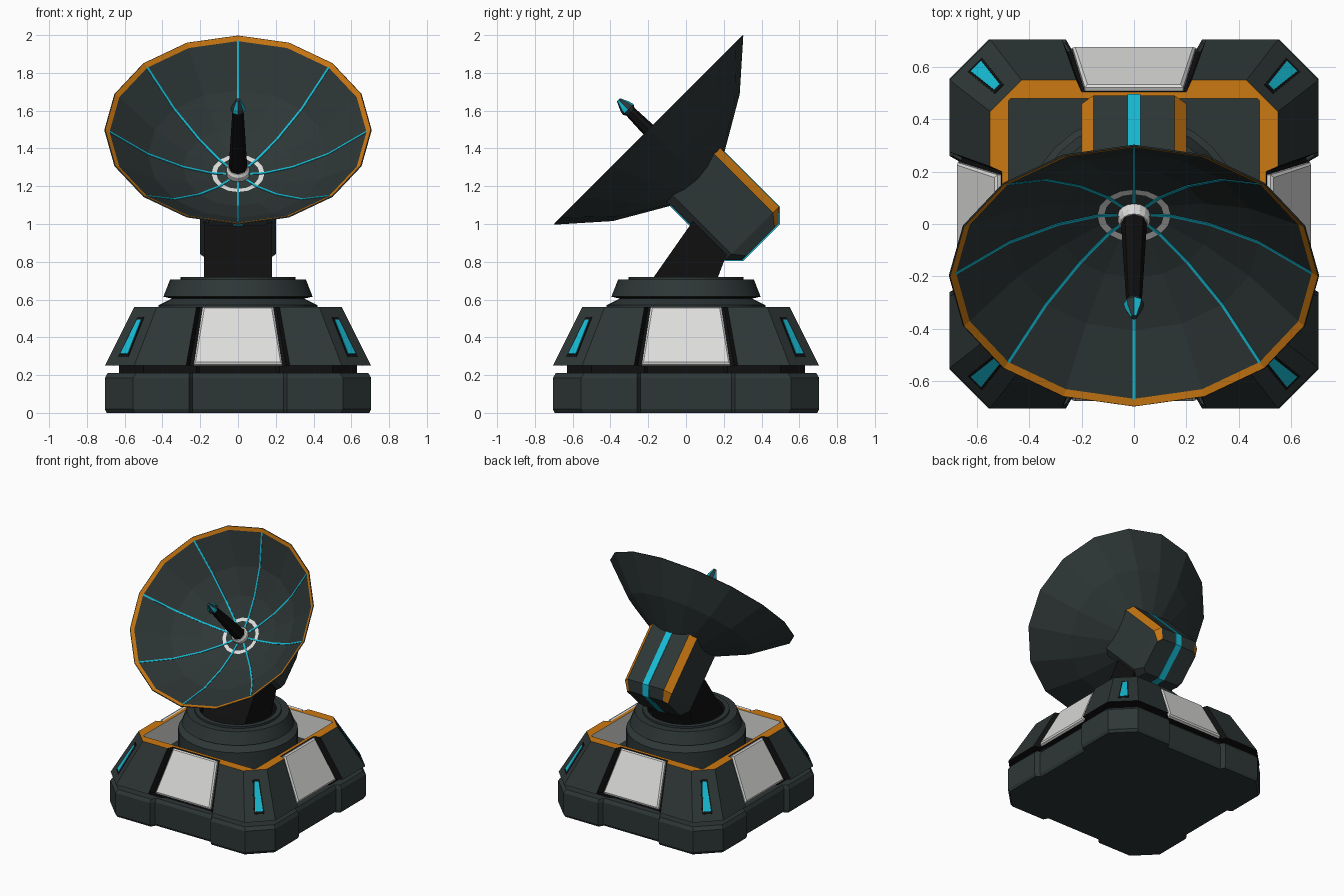
import bpy, bmesh
from math import sin, cos, pi, hypot
from mathutils import Matrix, Vector

if "Cube" in bpy.data.objects:
    bpy.data.objects.remove(bpy.data.objects["Cube"])


def material(name, rgb):
    m = bpy.data.materials.new(name)
    m.use_nodes = True
    m.diffuse_color = (*rgb, 1)
    m.node_tree.nodes["Principled BSDF"].inputs["Base Color"].default_value = (*rgb, 1)
    return m


SLATE = material("dark slate", (0.027, 0.037, 0.037))
BLACK = material("black", (0.005, 0.005, 0.005))
ORANGE = material("orange", (0.6, 0.19, 0.006))
CYAN = material("cyan", (0.008, 0.5, 0.66))
WHITE = material("light grey", (0.72, 0.72, 0.71))


def loft(name, loops, mats, paint=lambda band, seg: 0, matrix=None):
    """Skin a stack of equal loops into a capped solid; paint picks a slot per face."""
    bm = bmesh.new()
    rows = [[bm.verts.new(p) for p in loop] for loop in loops]
    n = len(rows[0])
    for b, (lo, hi) in enumerate(zip(rows, rows[1:])):
        for s in range(n):
            t = (s + 1) % n
            bm.faces.new((lo[s], lo[t], hi[t], hi[s])).material_index = paint(b, s)
    bm.faces.new(rows[0][::-1]).material_index = paint(0, -1)
    bm.faces.new(rows[-1]).material_index = paint(len(rows) - 1, -1)
    bmesh.ops.recalc_face_normals(bm, faces=bm.faces)
    mesh = bpy.data.meshes.new(name)
    bm.to_mesh(mesh)
    bm.free()
    for m in mats:
        mesh.materials.append(m)
    obj = bpy.data.objects.new(name, mesh)
    bpy.context.collection.objects.link(obj)
    if matrix:
        obj.matrix_world = matrix
    return obj


def lathe(name, profile, sides, mats, paint=lambda band, seg: 0, matrix=None):
    loops = [[(r * cos(2 * pi * i / sides), r * sin(2 * pi * i / sides), z)
              for i in range(sides)] for r, z in profile]
    return loft(name, loops, mats, paint, matrix)


def prism(name, outline_yz, half_width, mat, matrix=None):
    loops = [[(x, y, z) for y, z in outline_yz] for x in (-half_width, half_width)]
    return loft(name, loops, [mat], matrix=matrix)


def base_loop(h, cut, w, depth, z):
    """Square plan with cut corners and a notch in the middle of each side."""
    side = [(cut - h, -h), (-w, -h), (0.02 - w, depth - h),
            (w - 0.02, depth - h), (w, -h), (h - cut, -h)]
    return [Matrix.Rotation(k * pi / 2, 3, 'Z') @ Vector((x, y, z))
            for k in range(4) for x, y in side]


def box_loop(hx, hy, c, z):
    return [(x, y, z) for x, y in (
        (c - hx, -hy), (hx - c, -hy), (hx, c - hy), (hx, hy - c),
        (hx - c, hy), (c - hx, hy), (-hx, hy - c), (-hx, c - hy))]


def sloped_plate(name, dist, slope, ends, thick, bevel, mat, angle):
    """Tapered plate lying on a face that leans inward going up."""
    norm = hypot(1, slope)
    (z0, w0), (z1, w1) = ends

    def quad(inset, lift):
        pts = ((-w0 + inset, z0 + inset), (w0 - inset, z0 + inset),
               (w1 - inset, z1 - inset), (-w1 + inset, z1 - inset))
        return [(x, -(dist - (z - 0.25) * slope + lift / norm), z + lift * slope / norm)
                for x, z in pts]
    loft(name, [quad(0, -0.003), quad(0, thick * 0.6), quad(bevel, thick)], [mat],
         matrix=Matrix.Rotation(angle, 4, 'Z'))


# Base: foot slab, shadow gap, sloped skirt with orange lip and hollow top
loft("foot_slab", [base_loop(h, 0.15, 0.26, 0.035, z) for h, z in
                   ((0.695, 0), (0.705, 0.02), (0.705, 0.185), (0.69, 0.21))], [SLATE])
loft("shadow_gap", [base_loop(0.63, 0.13, 0.22, 0.02, z) for z in (0.2, 0.26)], [BLACK])


def skirt_paint(band, seg):
    if band == 0:
        return 1 if seg % 6 in (1, 2, 3) or seg < 0 else 0
    return (0, 2, 3, 0)[band]


loft("skirt", [base_loop(0.705, 0.155, 0.275, 0.045, 0.25),
               base_loop(0.55, 0.12, 0.22, 0.045, 0.56),
               base_loop(0.48, 0.01, 0.2, 0, 0.56),
               base_loop(0.48, 0.01, 0.2, 0, 0.36)],
     [SLATE, BLACK, ORANGE, WHITE],
     lambda b, s: 0 if (b == 3) else skirt_paint(b, s))

for k in range(4):
    turn = k * pi / 2
    sloped_plate("side_panel", 0.662, 0.5, ((0.25, 0.235), (0.555, 0.188)),
                 0.022, 0.01, WHITE, turn)
    sloped_plate("corner_light_frame", 0.887, 0.626, ((0.295, 0.038), (0.505, 0.024)),
                 0.003, 0, BLACK, turn + pi / 4)
    sloped_plate("corner_light", 0.887, 0.626, ((0.31, 0.028), (0.49, 0.015)),
                 0.006, 0, CYAN, turn + pi / 4)

# Turntable ring and leaning neck
ring = lathe("turntable_ring",
             [(0.42, 0.35), (0.42, 0.57), (0.35, 0.605), (0.395, 0.615), (0.36, 0.705),
              (0.305, 0.705), (0.305, 0.72), (0.27, 0.72), (0.26, 0.66)],
             32, [SLATE, BLACK], lambda b, s: 1 if b in (2, 7, 8) else 0)
bpy.context.view_layer.objects.active = ring
ring.select_set(True)
bpy.ops.object.shade_smooth_by_angle(angle=0.4)
ring.select_set(False)
prism("neck", [(-0.2, 0.66), (-0.17, 0.72), (0.04, 1.02), (0.25, 0.95), (0.2, 0.8),
               (0.17, 0.72), (0.15, 0.66)], 0.18, BLACK)

# Everything on the dish shares one tilted frame, with its axis along local z
TILT = Matrix.Translation((0, -0.2, 1.5)) @ Matrix.Rotation(pi / 4, 4, 'X')

# Housing with orange upper chamfers and a wrapped cyan stripe
loft("housing", [box_loop(0.2, 0.2, 0.045, -0.33), box_loop(0.2, 0.2, 0.045, -0.778),
                 box_loop(0.175, 0.135, 0.03, -0.841)],
     [SLATE, ORANGE], lambda b, s: 1 if s in (3, 5) and b < 2 else 0, TILT)
prism("housing_stripe", [(0.205, -0.36), (0.205, -0.78), (0.138, -0.847),
                         (-0.138, -0.847), (-0.205, -0.78), (-0.205, -0.36)],
      0.025, CYAN, TILT)

# Dish shell: outside, rim, orange band, inside, pale centre disc
inside = [(0.68, -0.018), (0.477, -0.185), (0.29, -0.282), (0.14, -0.328), (0.05, -0.335)]
shell = [(0.2, -0.37), (0.29, -0.318), (0.475, -0.21), (0.708, -0.004), (0.703, 0.0)]
DISH_SLOTS = {4: 1, 8: 2, 9: 2}
lathe("dish", shell + inside, 16, [SLATE, ORANGE, WHITE],
      lambda b, s: DISH_SLOTS.get(b, 0), TILT)
rib = [(r, z + 0.004) for r, z in inside] + [(r, z - 0.004) for r, z in inside[::-1]]
for k in range(8):
    prism("dish_rib", rib, 0.006, CYAN, TILT @ Matrix.Rotation(k * pi / 4, 4, 'Z'))

# Feed horn: collar, tapered mast, faceted tip with cyan facets
lathe("feed_collar", [(0.062, -0.34), (0.062, -0.3), (0.052, -0.285)], 16, [WHITE],
      matrix=TILT)
lathe("feed_mast", [(0.05, -0.3), (0.03, 0.135)], 8, [BLACK], matrix=TILT)
lathe("feed_tip", [(0.028, 0.13), (0.04, 0.15), (0.034, 0.175), (0.012, 0.222)], 8,
      [SLATE, CYAN], lambda b, s: 1 if s >= 0 and s % 2 and b > 0 else 0, TILT)
